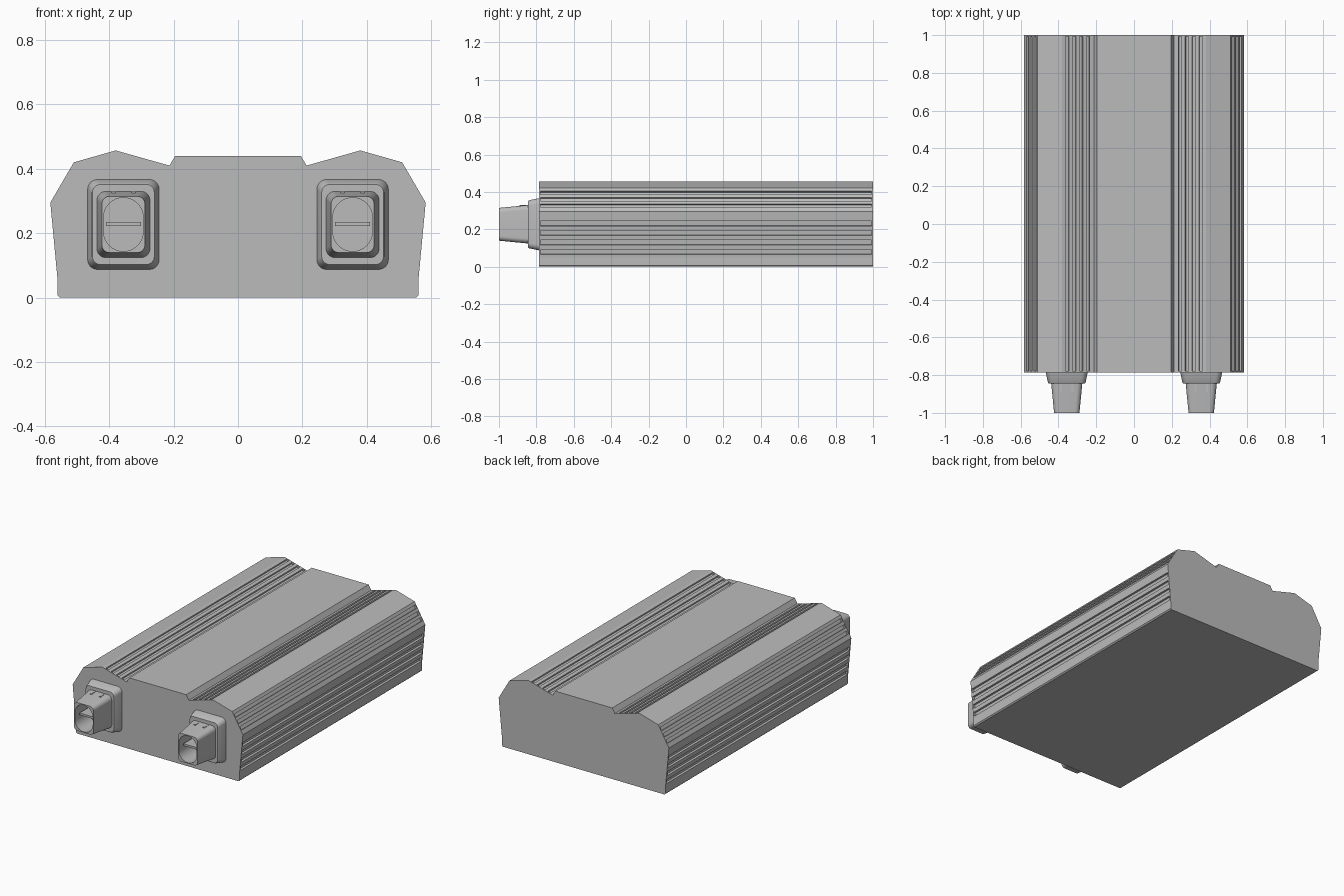
import bpy, bmesh, math
from mathutils import Vector

cube = bpy.data.objects.get("Cube")
if cube:
    bpy.data.objects.remove(cube, do_unlink=True)

grey = bpy.data.materials.new("plain grey")
grey.use_nodes = True
colour = (0.5, 0.5, 0.5, 1)
grey.diffuse_color = colour
grey.node_tree.nodes["Principled BSDF"].inputs["Base Color"].default_value = colour


def loft(name, loops, cap_start=True, cap_end=True):
    """Join closed loops of equal length into a skin."""
    bm = bmesh.new()
    rings = [[bm.verts.new(p) for p in loop] for loop in loops]
    for a, b in zip(rings, rings[1:]):
        for i in range(len(a)):
            j = (i + 1) % len(a)
            bm.faces.new((a[i], a[j], b[j], b[i]))
    if cap_start:
        bm.faces.new(rings[0])
    if cap_end:
        bm.faces.new(rings[-1])
    bmesh.ops.recalc_face_normals(bm, faces=bm.faces)
    mesh = bpy.data.meshes.new(name)
    bm.to_mesh(mesh)
    bm.free()
    mesh.materials.append(grey)
    obj = bpy.data.objects.new(name, mesh)
    bpy.context.collection.objects.link(obj)
    return obj


def notched(a, b, count, start, end, width, depth):
    """Points from a to b with evenly spaced square grooves."""
    a, b = Vector(a), Vector(b)
    d = (b - a).normalized()
    inward = Vector((-d.y, d.x)) * depth
    points = [a]
    for i in range(count):
        c = a.lerp(b, start + (end - start) * i / (count - 1))
        lo, hi = c - d * width / 2, c + d * width / 2
        points += [lo, lo + inward, hi + inward, hi]
    return points


def mirrored(half):
    return [(x, z) for x, z in half] + [(-x, z) for x, z in reversed(half)]


def extrude(name, profile, y0, y1, caps=True):
    return loft(name, [[(x, y, z) for x, z in profile] for y in (y0, y1)], caps, caps)


# Housing outline, right half from the bottom up
foot = [(0.553, 0), (0.56, 0.007)]
side, shoulder, edge = (0.56, 0.05), (0.583, 0.295), (0.51, 0.42)
ridge, valley, deck = (0.38, 0.457), (0.213, 0.41), (0.195, 0.44)
plain = mirrored(foot + [side, shoulder, edge, ridge, valley, deck])
grooved = mirrored(
    foot
    + notched(side, shoulder, 4, 0.12, 0.74, 0.026, 0.014)
    + notched(shoulder, edge, 3, 0.26, 0.8, 0.02, 0.012)
    + [edge]
    + notched(ridge, valley, 4, 0.16, 0.82, 0.018, 0.011)
    + [valley, deck])

extrude("housing_core", grooved, -0.777, 0.992, caps=False)
extrude("front_plate", plain, -0.785, -0.777)
extrude("back_plate", plain, 0.992, 1.0)


def rounded(cx, cz, y, w, h, r, n=8):
    """Rounded rectangle facing the front."""
    points = []
    for q, (sx, sz) in enumerate(((1, 1), (-1, 1), (-1, -1), (1, -1))):
        for k in range(n + 1):
            t = math.pi / 2 * (q + k / n)
            points.append((cx + sx * (w / 2 - r) + r * math.cos(t), y,
                           cz + sz * (h / 2 - r) + r * math.sin(t)))
    return points


def box(name, x, y, z, w, d, h):
    profile = [(x + i * w / 2, z + j * h / 2) for i, j in ((-1, -1), (1, -1), (1, 1), (-1, 1))]
    return extrude(name, profile, y - d / 2, y + d / 2)


# Connectors: tapered collar, plug shell with oval socket, blade and ribs
smooth = []
for label, s in (("left", 1), ("right", -1)):
    cx, cz = s * 0.356, 0.227
    smooth.append(loft(label + "_collar", [
        rounded(cx, cz, -0.785, 0.222, 0.279, 0.03),
        rounded(cx, cz, -0.838, 0.2, 0.257, 0.028),
        rounded(cx, cz, -0.844, 0.192, 0.249, 0.025)]))
    smooth.append(loft(label + "_plug_shell", [
        rounded(cx, cz, -0.843, 0.165, 0.206, 0.028),
        rounded(cx, cz, -1.0, 0.134, 0.175, 0.024),
        rounded(cx, cz, -1.0, 0.123, 0.166, 0.061),
        rounded(cx, cz, -0.86, 0.123, 0.166, 0.061)]))
    box(label + "_contact_blade", cx, -0.91, cz + 0.001, 0.108, 0.11, 0.012)
    for side_name, k in (("inner", -s), ("outer", s)):
        box(label + "_" + side_name + "_rib", cx + k * 0.031, -0.866, 0.322, 0.012, 0.046, 0.016)

# Soft corners on the connectors, crisp edges elsewhere
bpy.ops.object.select_all(action="DESELECT")
for obj in smooth:
    obj.select_set(True)
bpy.context.view_layer.objects.active = smooth[0]
bpy.ops.object.shade_smooth_by_angle(angle=math.radians(25))
